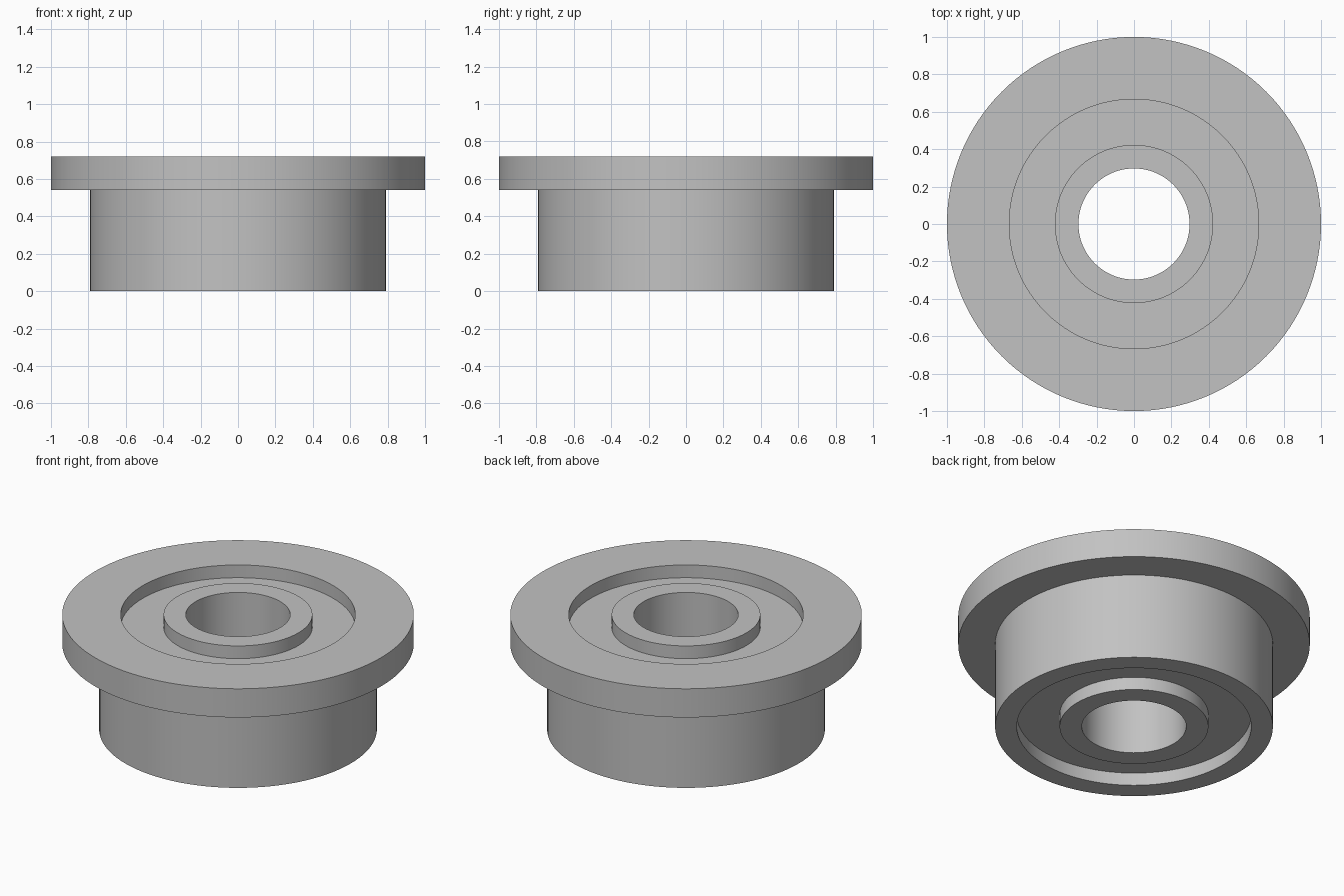
import bpy
import bmesh
import math
from mathutils import Vector

if "Cube" in bpy.data.objects:
    bpy.data.objects.remove(bpy.data.objects["Cube"], do_unlink=True)

# Dimensions
SEGMENTS = 128
HEIGHT = 0.72
FLANGE_BOTTOM = 0.54
RECESS = 0.08
FLANGE_R, BODY_R, RECESS_R, HUB_R, BORE_R = 1.0, 0.79, 0.667, 0.423, 0.297

# Plain grey metal
steel = bpy.data.materials.new("grey_steel")
steel.use_nodes = True
grey = (0.54, 0.54, 0.54, 1.0)
steel.diffuse_color = grey
steel.node_tree.nodes["Principled BSDF"].inputs["Base Color"].default_value = grey


def lathe(name, profile, material):
    """Spin a closed (radius, height) profile around the z axis."""
    bm = bmesh.new()
    verts = [bm.verts.new((r, 0, z)) for r, z in profile]
    edges = [bm.edges.new((a, b)) for a, b in zip(verts, verts[1:] + verts[:1])]
    bmesh.ops.spin(bm, geom=verts + edges, cent=Vector(), axis=(0, 0, 1),
                   angle=math.tau, steps=SEGMENTS)
    bmesh.ops.remove_doubles(bm, verts=bm.verts, dist=0.0001)
    bmesh.ops.recalc_face_normals(bm, faces=bm.faces)
    mesh = bpy.data.meshes.new(name)
    bm.to_mesh(mesh)
    bm.free()
    mesh.materials.append(material)
    obj = bpy.data.objects.new(name, mesh)
    bpy.context.collection.objects.link(obj)
    bpy.ops.object.select_all(action="DESELECT")
    obj.select_set(True)
    bpy.context.view_layer.objects.active = obj
    bpy.ops.object.shade_smooth_by_angle(angle=math.radians(30))
    return obj


# Flanged bushing: body, flange, recessed web on both faces, hub and bore
lathe("flanged_bearing", [
    # underside, from bore outwards
    (BORE_R, 0), (HUB_R, 0), (HUB_R, RECESS), (RECESS_R, RECESS),
    (RECESS_R, 0), (BODY_R, 0),
    # body wall and flange
    (BODY_R, FLANGE_BOTTOM), (FLANGE_R, FLANGE_BOTTOM), (FLANGE_R, HEIGHT),
    # top side, back in to the bore
    (RECESS_R, HEIGHT), (RECESS_R, HEIGHT - RECESS), (HUB_R, HEIGHT - RECESS),
    (HUB_R, HEIGHT), (BORE_R, HEIGHT),
], steel)
